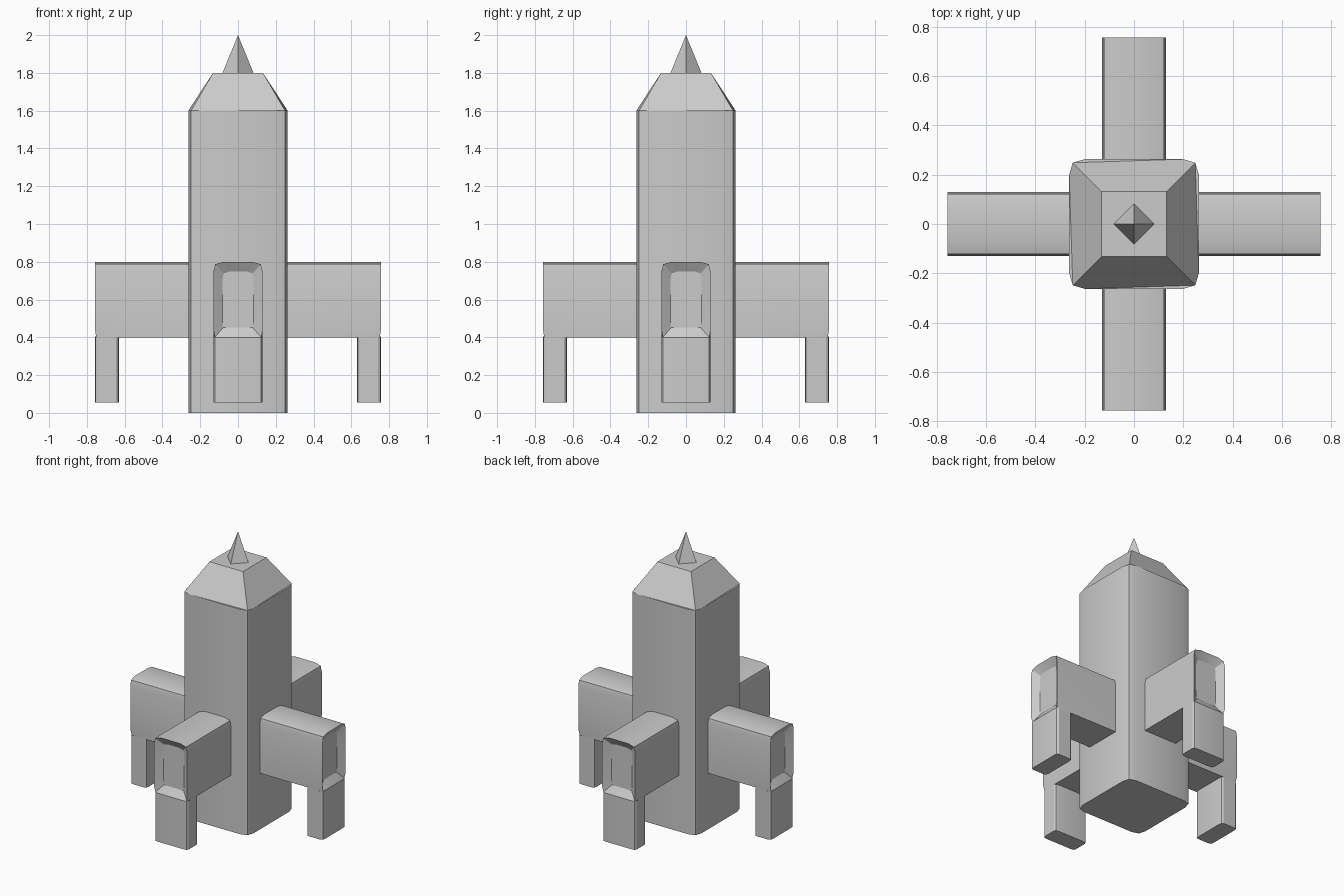
import bpy, math
from mathutils import Matrix

if "Cube" in bpy.data.objects:
    bpy.data.objects.remove(bpy.data.objects["Cube"])


def loft(name, rings, turn=0.0):
    """Skin matching rings of points, cap both ends, rotate about z."""
    n = len(rings[0])
    verts = [p for r in rings for p in r]
    faces = [[i * n + j, i * n + (j + 1) % n, (i + 1) * n + (j + 1) % n, (i + 1) * n + j]
             for i in range(len(rings) - 1) for j in range(n)]
    faces += [list(range(n))[::-1], list(range(len(verts) - n, len(verts)))]
    me = bpy.data.meshes.new(name)
    me.from_pydata(verts, [], faces)
    me.transform(Matrix.Rotation(turn, 4, 'Z'))
    ob = bpy.data.objects.new(name, me)
    bpy.context.collection.objects.link(ob)
    bpy.context.view_layer.objects.active = ob
    ob.select_set(True)
    bpy.ops.object.shade_smooth_by_angle(angle=math.radians(30))
    ob.select_set(False)
    return ob


def soft_rect(hx, hy, z, cx=0.0):
    """Rectangle with two-segment softened corners."""
    a, b = 0.76, 0.945
    quarter = [(1, a), (b, b), (a, 1)]
    pts = quarter + [(-x, y) for x, y in quarter[::-1]]
    pts += [(x, -y) for x, y in pts[::-1]]
    return [(cx + x * hx, y * hy, z) for x, y in pts]


def square(h, z):
    # twelve points matching soft_rect, three per corner
    return [(sx * h, sy * h, z) for sx, sy in ((1, 1), (-1, 1), (-1, -1), (1, -1))
            for _ in range(3)]


# Main tower
B = 0.263
loft("body", [soft_rect(B, B, 0), soft_rect(B, B, 1.6)])

# Tapered roof: four planes meeting a square top
ring = soft_rect(B, B, 1.6)
s = 0.132
top = [(s, s, 1.8), (-s, s, 1.8), (-s, -s, 1.8), (s, -s, 1.8)]
faces = []
for k in range(4):
    a, b = 3 * k + 1, (3 * k + 4) % 12
    faces.append([a, a + 1, (a + 2) % 12, b, 12 + (k + 1) % 4, 12 + k])
faces.append([12, 13, 14, 15])
roof = bpy.data.meshes.new("roof")
roof.from_pydata(ring + top, [], faces)
bpy.context.collection.objects.link(bpy.data.objects.new("roof", roof))

# Spike
bpy.ops.mesh.primitive_cone_add(vertices=4, radius1=0.082, radius2=0, depth=0.2,
                                location=(0, 0, 1.9))
bpy.context.object.name = "spike"
bpy.context.object.select_set(False)

# Arm cross-section (y, z); the end section pinches in to meet the leg
half = [(0.10, 0.40), (0.13, 0.40), (0.13, 0.44), (0.13, 0.745), (0.121, 0.787), (0.075, 0.80)]
end_half = [(0.10, 0.40), (0.123, 0.40)] + half[2:]


def mirrored(h):
    return h + [(-y, z) for y, z in h[::-1]]


L = 0.757
for k, side in enumerate(("right", "back", "left", "front")):
    turn = k * math.pi / 2
    sec, end = mirrored(half), mirrored(end_half)
    rim = [(L - (0.006 if abs(y) == 0.123 else 0), y, z) for y, z in end]
    # Arm with recessed end panel
    panel = [(L - 0.035, y * 0.63, 0.6 + (z - 0.6) * 0.74) for y, z in end]
    loft(side + "_arm", [[(0.22, y, z) for y, z in sec],
                         [(0.72, y, z) for y, z in sec], rim, panel], turn)
    # Leg hanging below the arm end
    loft(side + "_leg", [soft_rect(0.063, 0.13, 0.055, L - 0.063),
                         soft_rect(0.063, 0.13, 0.4, L - 0.063)], turn)
